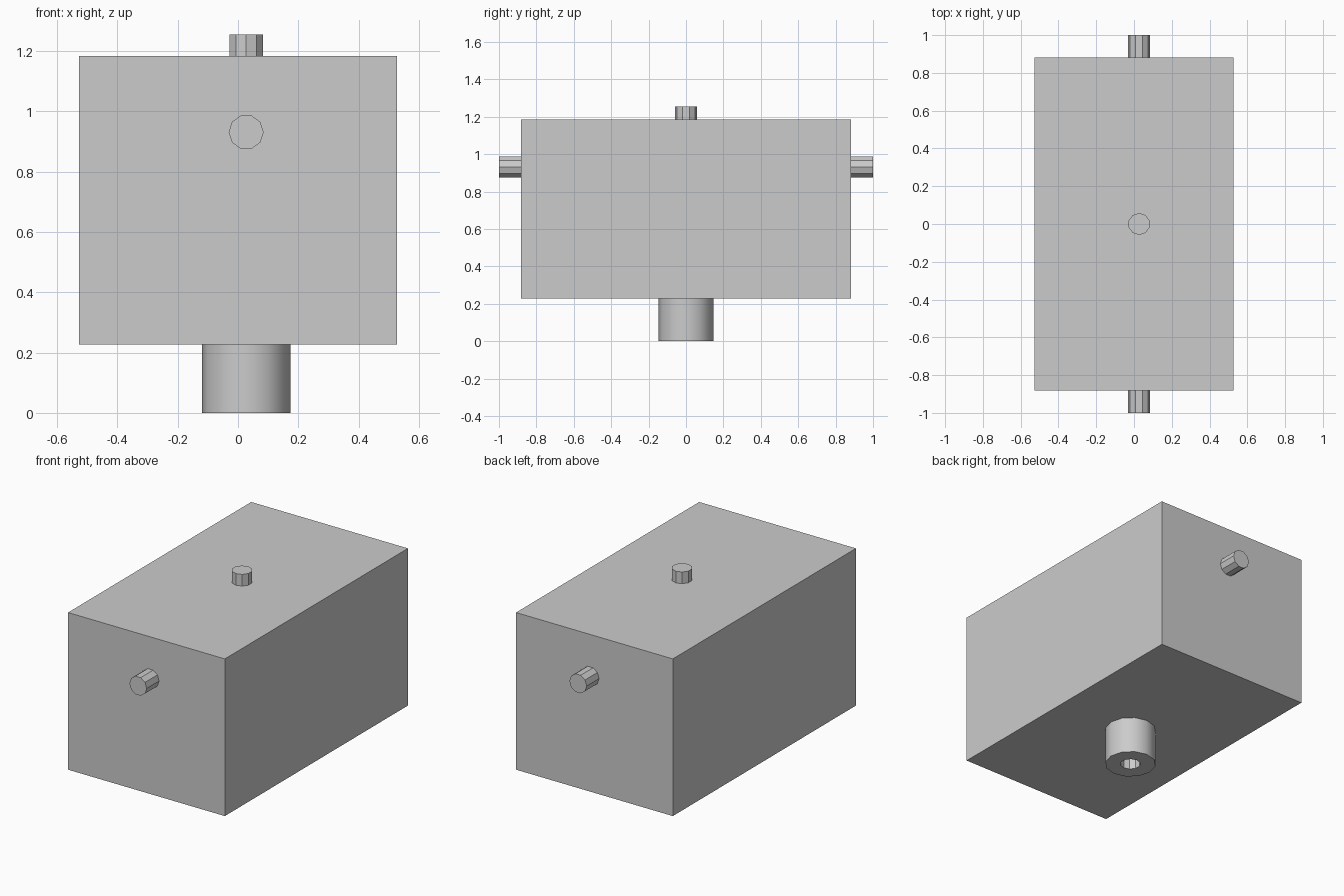
import bpy, bmesh
from math import pi, radians
from mathutils import Matrix

default = bpy.data.objects.get("Cube")
if default:
    bpy.data.objects.remove(default, do_unlink=True)

grey = bpy.data.materials.new("plain_grey")
grey.use_nodes = True
colour = (0.6, 0.6, 0.6, 1)
grey.diffuse_color = colour
grey.node_tree.nodes["Principled BSDF"].inputs["Base Color"].default_value = colour

AXIS_X = 0.027       # shared offset of all fittings
BOTTOM, TOP = 0.227, 1.184


def finish(name, bm):
    bmesh.ops.recalc_face_normals(bm, faces=bm.faces)
    mesh = bpy.data.meshes.new(name)
    bm.to_mesh(mesh)
    bm.free()
    mesh.materials.append(grey)
    ob = bpy.data.objects.new(name, mesh)
    bpy.context.collection.objects.link(ob)
    return ob


def peg(name, centre, length, turn):
    bm = bmesh.new()
    bmesh.ops.create_cone(bm, cap_ends=True, segments=10, radius1=0.058,
                          radius2=0.058, depth=length,
                          matrix=Matrix.Translation(centre) @ turn)
    return finish(name, bm)


# Main box
bm = bmesh.new()
bmesh.ops.create_cube(bm, size=1, matrix=Matrix.Translation((0, 0, (BOTTOM + TOP) / 2))
                      @ Matrix.Diagonal((1.056, 1.762, TOP - BOTTOM, 1)))
finish("box_body", bm)

# Pegs on the front, back and top
lay_down = Matrix.Rotation(pi / 2, 4, "X") @ Matrix.Rotation(pi / 2, 4, "Z")
for name, side in (("front_peg", -1), ("back_peg", 1)):
    peg(name, (AXIS_X, side * 0.94, 0.931), 0.12, lay_down)
peg("top_peg", (AXIS_X, 0, 1.219), 0.072, Matrix.Identity(4))

# Hollow socket underneath
bm = bmesh.new()
bmesh.ops.create_cone(bm, cap_ends=True, segments=12, radius1=0.147, radius2=0.147,
                      depth=BOTTOM, matrix=Matrix.Translation((AXIS_X, 0, BOTTOM / 2)))
socket = finish("bottom_socket", bm)
bore = peg("socket_bore_cutter", (AXIS_X, 0, BOTTOM / 2), 0.4, Matrix.Identity(4))
bore.hide_render = True
bore.hide_set(True)
cut = socket.modifiers.new("bore", "BOOLEAN")
cut.operation = "DIFFERENCE"
cut.solver = "EXACT"
cut.object = bore

# Soften only the socket's outer wall
bpy.ops.object.select_all(action="DESELECT")
socket.select_set(True)
bpy.context.view_layer.objects.active = socket
bpy.ops.object.modifier_apply(modifier=cut.name)
bpy.data.objects.remove(bore, do_unlink=True)
bpy.ops.object.shade_smooth_by_angle(angle=radians(32))
